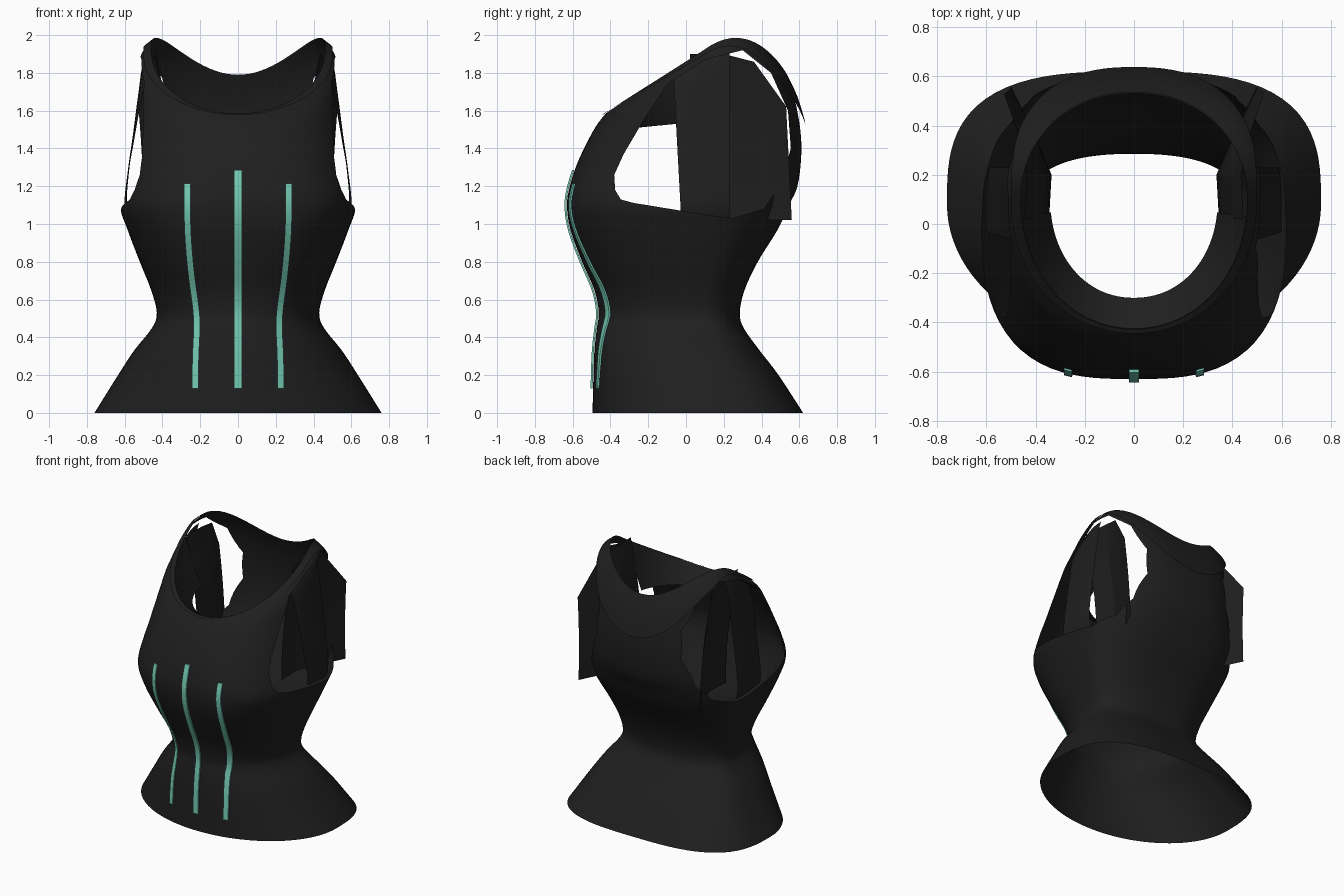
import bpy, bmesh, math
from mathutils import Vector
from mathutils.bvhtree import BVHTree

if "Cube" in bpy.data.objects:
    bpy.data.objects.remove(bpy.data.objects["Cube"])


def material(name, rgb):
    m = bpy.data.materials.new(name)
    m.diffuse_color = (*rgb, 1)
    m.use_nodes = True
    m.node_tree.nodes["Principled BSDF"].inputs["Base Color"].default_value = m.diffuse_color
    return m


BLACK = material("black fabric", (0.0135, 0.0135, 0.0135))
TEAL = material("teal trim", (0.17, 0.58, 0.44))
SEG = 96

# Level rings from hem to chest: half width, front y, back y, z, front and back squareness
LOWER = [
    (.76, -.495, .62, 0, 2.0, 3.0),
    (.635, -.49, .49, .2, 2.1, 2.9),
    (.55, -.485, .39, .33, 2.2, 2.7),
    (.455, -.472, .305, .45, 2.3, 2.5),
    (.43, -.462, .285, .53, 2.3, 2.4),
    (.46, -.485, .31, .65, 2.4, 2.4),
    (.52, -.55, .38, .8, 2.6, 2.5),
    (.585, -.612, .485, .97, 2.8, 2.6),
    (.625, -.63, .545, 1.1, 2.9, 2.6),
]
# Tilted rings from chest to neckline: half width, centre y, front y, back y, front/side/back z, squareness
UPPER = [
    (.608, .09, -.615, .59, 1.2, 1.28, 1.2, 2.8, 2.7),
    (.582, .10, -.58, .61, 1.31, 1.46, 1.36, 2.6, 2.6),
    (.555, .10, -.53, .605, 1.42, 1.66, 1.5, 2.4, 2.5),
    (.525, .10, -.475, .575, 1.52, 1.84, 1.66, 2.2, 2.3),
    (.46, .10, -.425, .53, 1.585, 1.925, 1.79, 2.05, 2.1),
]
RINGS = [(w, .08, f, b, z, z, z, nf, nb) for w, f, b, z, nf, nb in LOWER] + UPPER
TOP = len(RINGS) - 1


def ring_at(u):
    """Smooth blend of the rings at a fractional index."""
    i = min(int(u), TOP - 1)
    t = u - i
    p = [RINGS[max(0, min(TOP, i + k))] for k in (-1, 0, 1, 2)]
    return [.5 * (2 * b + (c - a) * t + (2 * a - 5 * b + 4 * c - d) * t * t
                  + (3 * b - a - 3 * c + d) * t ** 3) for a, b, c, d in zip(*p)]


def ring_point(ring, angle, grow=0.0):
    w, yc, yf, yb, zf, zs, zb, nf, nb = ring
    c, s = math.cos(angle), math.sin(angle)
    n, depth = (nf, yc - yf) if s < 0 else (nb, yb - yc)
    r = (abs(c) ** n + abs(s) ** n) ** (-1 / n)
    if s < 0:      # straight slope down to the front
        z = zs + (zf - zs) * -s
    else:          # rises over the shoulder, then drops to the back
        z = zs + .9 * (zs - zf) * s * (1 - s) + (zb - zs) * s ** 2.5
    return Vector(((w + grow) * r * c, yc + (depth + grow) * r * s, z))


def grid_mesh(rows, closed=True):
    """Rows of points joined into a tube or an open sheet."""
    bm = bmesh.new()
    vs = [[bm.verts.new(p) for p in row] for row in rows]
    n = len(rows[0])
    for a, b in zip(vs, vs[1:]):
        for j in range(n if closed else n - 1):
            k = (j + 1) % n
            bm.faces.new((a[j], a[k], b[k], b[j]))
    return bm


def finish(bm, name, mat, angle=35):
    me = bpy.data.meshes.new(name)
    bm.to_mesh(me)
    bm.free()
    me.materials.append(mat)
    ob = bpy.data.objects.new(name, me)
    bpy.context.collection.objects.link(ob)
    bpy.ops.object.select_all(action='DESELECT')
    ob.select_set(True)
    bpy.context.view_layer.objects.active = ob
    bpy.ops.object.shade_smooth_by_angle(angle=math.radians(angle))
    return ob


ANGLES = [2 * math.pi * j / SEG for j in range(SEG)]

# Bodice shell
body = grid_mesh([[ring_point(ring_at(i / 4), a) for a in ANGLES] for i in range(TOP * 4 + 1)])
surface = BVHTree.FromBMesh(body)

# Armhole outline in side view (y, z)
ARMHOLE = [(-.38, 1.26), (-.375, 1.18), (-.345, 1.13), (-.28, 1.112), (.1, 1.05), (.25, 1.03),
           (.41, 1.08), (.5, 1.2), (.555, 1.4), (.54, 1.6), (.45, 1.8), (.3, 1.92), (.1, 1.87),
           (-.1, 1.74), (-.23, 1.54), (-.33, 1.37)]
EDGES = list(zip(ARMHOLE, ARMHOLE[1:] + ARMHOLE[:1]))


def inside(p):
    return all((b[0] - a[0]) * (p.z - a[1]) - (b[1] - a[1]) * (p.y - a[0]) > 0 for a, b in EDGES)


def slice_sides(co, no):
    faces = [f for f in body.faces if abs(f.calc_center_median().x) > .28
             and f.calc_center_median().z > .95]
    geom = set(faces) | {e for f in faces for e in f.edges} | {v for f in faces for v in f.verts}
    bmesh.ops.bisect_plane(body, geom=list(geom), dist=1e-5, plane_co=co, plane_no=no)


for a, b in EDGES:
    slice_sides((0, *a), (0, a[1] - b[1], b[0] - a[0]))
STRAP_FRONT, STRAP_NORMAL = Vector((0, -.03, 1.11)), Vector((0, 1, .054))
STRAP_BACK = Vector((0, .23, 1.11))
slice_sides(STRAP_FRONT, STRAP_NORMAL)
slice_sides(STRAP_BACK, (0, 1, 0))

# Outer side straps: a vertical band across each armhole, set slightly inward
strap = body.copy()


def in_hole(f):
    c = f.calc_center_median()
    return abs(c.x) > .28 and inside(c)


def in_strap(f):
    c = f.calc_center_median()
    return in_hole(f) and (c - STRAP_FRONT).dot(STRAP_NORMAL) > 0 and c.y < STRAP_BACK.y


bmesh.ops.delete(body, geom=[f for f in body.faces if in_hole(f)], context='FACES')
bmesh.ops.delete(strap, geom=[f for f in strap.faces if not in_strap(f)], context='FACES')
for v in strap.verts:
    v.co.x -= math.copysign(.025, v.co.x)
finish(body, "bodice", BLACK)
finish(strap, "side_straps", BLACK)

# Inner side panels: hanging sheets folded behind the straps
PLAN = [(.345, .02), (.335, .2), (.40, .36), (.50, .56)]
for side, label in ((1, "right"), (-1, "left")):
    rows = []
    for i in range(9):
        t = i / 8
        row = []
        for x, y in PLAN:
            top = 1.9 - 1.6 * max(0, y - .3) ** 1.3
            lean = .10 * t * t * (1 - max(0, y - .2) * 2)
            row.append(Vector((side * (x + lean), y - .03 * t * (y > .5), 1.02 + (top - 1.02) * t)))
        rows.append(row[::side])
    finish(grid_mesh(rows, closed=False), label + "_inner_panel", BLACK, 20)

# Collar band: narrow in front, a deep flared yoke behind
rows = []
for i in range(7):
    t = i / 6
    row = []
    for a in ANGLES:
        s = math.sin(a)
        back = max(0, s) ** 2
        reach = .2 + 1.75 * back + .25 * math.cos(a) ** 2
        row.append(ring_point(ring_at(TOP - reach * (1 - t)), a,
                              .005 + (.009 + .02 * back) * (1 - t)))
    rows.append(row)
finish(grid_mesh(rows), "collar", BLACK)

# Lining turned in and down from the front of the neckline
FRONT = [a for a in ANGLES if math.sin(a) < -.08]
rows = [[ring_point(ring, a) for a in FRONT] for ring in (
    (.46, .1, -.425, .53, 1.585, 1.925, 1.79, 2.05, 2.1),
    (.42, .1, -.385, .53, 1.56, 1.75, 1.79, 2, 2.1),
    (.34, .1, -.3, .52, 1.505, 1.545, 1.72, 2.1, 2.2))]
finish(grid_mesh(rows, closed=False), "front_lining", BLACK)


# Raised front strips that follow the bodice
def strip(name, path, width, raised, z0, z1, steps=28):
    bm = bmesh.new()
    loops = []
    for i in range(steps + 1):
        z = z0 + (z1 - z0) * i / steps
        x = path(z)
        loop = []
        for dx, out in ((-.5, .003), (-.5, raised), (.5, raised), (.5, .003)):
            hit = surface.ray_cast(Vector((x + dx * width, -2, z)), Vector((0, 1, 0)))[0]
            loop.append(bm.verts.new(hit - Vector((0, out, 0))))
        loops.append(loop)
    for a, b in zip(loops, loops[1:]):
        for j in range(4):
            bm.faces.new((a[j], a[(j + 1) % 4], b[(j + 1) % 4], b[j]))
    bm.faces.new(loops[0][::-1])
    bm.faces.new(loops[-1])
    bmesh.ops.recalc_face_normals(bm, faces=bm.faces)
    finish(bm, name, TEAL, 30)


def side_path(z):
    t = max(0, min(1, (z - .4) / .65))
    return .226 + .042 * t * t * (3 - 2 * t) - .01 * math.exp(-((z - .5) / .15) ** 2)


strip("centre_strip", lambda z: 0, .04, .014, .13, 1.285)
strip("right_strip", side_path, .034, .011, .13, 1.215)
strip("left_strip", lambda z: -side_path(z), .034, .011, .13, 1.215)
